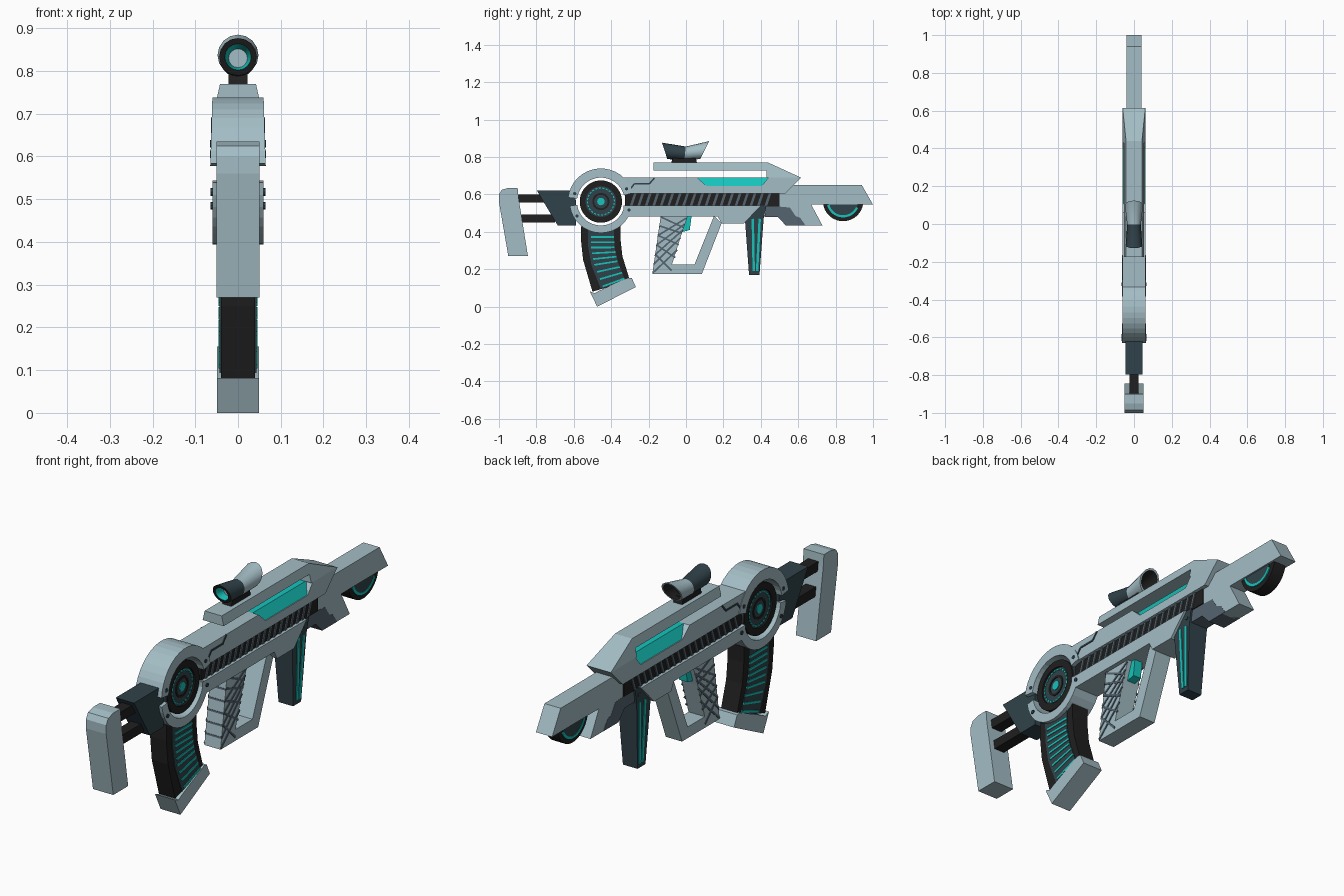
import bpy, bmesh, math
from mathutils import Vector

cube = bpy.data.objects.get("Cube")
if cube:
    bpy.data.objects.remove(cube)


def material(name, rgb):
    m = bpy.data.materials.new(name)
    m.use_nodes = True
    m.diffuse_color = (*rgb, 1)
    m.node_tree.nodes["Principled BSDF"].inputs["Base Color"].default_value = (*rgb, 1)
    return m


LIGHT = material("pale blue grey", (0.37, 0.51, 0.56))
SLATE = material("dark slate", (0.03, 0.055, 0.068))
MID = material("mid slate", (0.09, 0.13, 0.16))
BLACK = material("soft black", (0.014, 0.014, 0.014))
TEAL = material("teal glow", (0.008, 0.55, 0.5))


def finish(name, bm, mats, smooth=False):
    bmesh.ops.recalc_face_normals(bm, faces=bm.faces)
    me = bpy.data.meshes.new(name)
    bm.to_mesh(me)
    bm.free()
    for m in mats:
        me.materials.append(m)
    ob = bpy.data.objects.new(name, me)
    bpy.context.collection.objects.link(ob)
    if smooth:
        bpy.ops.object.select_all(action="DESELECT")
        ob.select_set(True)
        bpy.context.view_layer.objects.active = ob
        bpy.ops.object.shade_smooth_by_angle(angle=math.radians(35))
    return ob


def prism(bm, pts, xa, xb):
    """Side outline (y, z) extruded between two x functions of height."""
    a = [bm.verts.new((xa(z), y, z)) for y, z in pts]
    b = [bm.verts.new((xb(z), y, z)) for y, z in pts]
    bm.faces.new(a)
    bm.faces.new(b[::-1])
    for i in range(len(pts)):
        j = (i + 1) % len(pts)
        bm.faces.new((a[i], a[j], b[j], b[i]))


def slab(name, outlines, half, mat, top=None, smooth=False):
    """Symmetric solid; half width runs from half (bottom) to top."""
    if not isinstance(outlines[0], list):
        outlines = [outlines]
    bm = bmesh.new()
    for pts in outlines:
        lo, hi = min(p[1] for p in pts), max(p[1] for p in pts)
        w = lambda z: half + ((half if top is None else top) - half) * (z - lo) / (hi - lo)
        prism(bm, pts, lambda z: -w(z), w)
    return finish(name, bm, [mat], smooth)


def plates(name, outlines, x, mat, lift=0.003):
    """Thin plates lying on both flanks."""
    bm = bmesh.new()
    for pts in outlines:
        for s in (-1, 1):
            prism(bm, pts, lambda z: s * (x - 0.002), lambda z: s * (x + lift))
    return finish(name, bm, [mat])


def arc(c, r, a0, a1, n):
    angs = [math.radians(a0 + (a1 - a0) * i / n) for i in range(n + 1)]
    return [(c[0] + r * math.cos(a), c[1] + r * math.sin(a)) for a in angs]


def circle(c, r, n=32):
    return arc(c, r, 0, 360, n)[:-1]


def band(c, r0, r1, a0, a1, n=16):
    return arc(c, r1, a0, a1, n) + arc(c, r0, a1, a0, n)


def along(path, t):
    """Point at fraction t of a polyline."""
    f = min(max(t, 0), 0.9999) * (len(path) - 1)
    i = int(f)
    return Vector(path[i]).lerp(Vector(path[i + 1]), f - i)


def stripe(p, q, w):
    p, q = Vector(p), Vector(q)
    d = (q - p).normalized() * w / 2
    n = Vector((-d.y, d.x))
    return [tuple(v) for v in (p + n, q + n, q - n, p - n)]


# Stock, its rods and the rear bracket
slab("stock", [(-1, 0.6), (-0.985, 0.625), (-0.95, 0.635), (-0.9, 0.635), (-0.895, 0.58),
               (-0.845, 0.27), (-0.95, 0.27), (-1, 0.56)], 0.05, LIGHT)
slab("stock_rods", [[(-0.91, z), (-0.7, z), (-0.7, z + 0.042), (-0.91, z + 0.042)]
                    for z in (0.45, 0.557)], 0.025, BLACK)
slab("rear_bracket", [(-0.797, 0.62), (-0.59, 0.62), (-0.588, 0.433), (-0.685, 0.433)], 0.045, SLATE)

# Split ring housing and the drum in its middle
HUB = (-0.455, 0.562)
slab("upper_ring", band(HUB, 0.128, 0.177, 15, 173), 0.065, LIGHT, 0.06)
slab("lower_ring", band(HUB, 0.128, 0.168, 188, 351), 0.06, LIGHT)
slab("drum", circle(HUB, 0.112), 0.042, SLATE, smooth=True)
plates("drum_rim", [band(HUB, 0.082, 0.113, a, a + 90) for a in range(0, 360, 90)], 0.042, BLACK, 0.007)
plates("drum_dots", [band(HUB, 0.069, 0.075, a, a + 9, 2) for a in range(0, 360, 15)], 0.042, TEAL)
plates("drum_inner_ring", [band(HUB, 0.036, 0.046, a, a + 90, 8) for a in range(0, 360, 90)], 0.042, BLACK)
plates("drum_core", [circle(HUB, 0.02, 16)], 0.042, TEAL)

# Upper body, sight rail and recessed light windows
slab("upper_body", [(-0.34, 0.69), (0.06, 0.69), (0.11, 0.645), (0.405, 0.645), (0.44, 0.69),
                    (0.615, 0.69), (0.53, 0.605), (-0.32, 0.605)], 0.06, LIGHT)
slab("top_rail", [(-0.175, 0.77), (0.44, 0.77), (0.615, 0.69), (0.43, 0.69), (0.43, 0.727),
                  (-0.175, 0.727)], 0.06, LIGHT, 0.042)
slab("light_window", [(0.06, 0.69), (0.44, 0.69), (0.405, 0.645), (0.11, 0.645)], 0.056, TEAL, 0.03)
seam = [(-0.315, 0.607), (-0.275, 0.658), (-0.195, 0.658), (-0.168, 0.689)]
plates("panel_seam", [stripe(p, q, 0.008) for p, q in zip(seam, seam[1:])], 0.06, SLATE)

# Vent strip with slanted slats
slab("vent_core", [(-0.325, 0.535), (0.5, 0.535), (0.5, 0.61), (-0.325, 0.61)], 0.045, BLACK)
plates("vent_slats", [[(y, 0.54), (y + 0.014, 0.54), (y + 0.036, 0.605), (y + 0.022, 0.605)]
                      for y in [-0.3 + 0.04 * i for i in range(19)]], 0.045, MID, 0.005)

# Lower body with trigger frame and grip
slab("lower_body", [(-0.335, 0.54), (0.4, 0.54), (0.31, 0.445), (0.19, 0.445), (0.17, 0.482),
                    (-0.335, 0.482)], 0.06, LIGHT)
slab("trigger_guard", [(0.15, 0.485), (0.19, 0.445), (0.085, 0.175), (-0.085, 0.175),
                       (-0.075, 0.225), (0.045, 0.225)], 0.04, LIGHT)
slab("grip", [(-0.135, 0.485), (0.01, 0.485), (-0.025, 0.385), (-0.075, 0.225), (-0.08, 0.175),
              (-0.18, 0.175)], 0.04, LIGHT)
rear = [(-0.135, 0.48), (-0.178, 0.18)]
fore = [(0.005, 0.48), (-0.025, 0.385), (-0.08, 0.18)]
hatch = [stripe(along(rear, t), along(fore, t + d), 0.009)
         for d in (0.3, -0.3) for t in (0, 0.16, 0.33, 0.5, 0.67, 0.84, 1) if 0 <= t + d <= 1]
plates("grip_hatching", hatch, 0.04, MID)
bands = [stripe(along(rear, t), along(rear, t + 0.025), 0.006) for t in (0.16, 0.33, 0.5, 0.67, 0.84)]
slab("grip_back_grooves", bands, 0.041, MID)
slab("trigger", [(-0.005, 0.485), (0.03, 0.485), (0.02, 0.41), (-0.018, 0.4)], 0.02, TEAL)

# Curved magazine with glowing ribs
slab("magazine", [(-0.56, 0.43), (-0.562, 0.36), (-0.55, 0.25), (-0.5, 0.08), (-0.3, 0.14),
                  (-0.34, 0.27), (-0.35, 0.36), (-0.35, 0.43)], 0.04, BLACK)
left = [(-0.525, 0.41), (-0.523, 0.32), (-0.505, 0.22), (-0.455, 0.095)]
right = [(-0.385, 0.41), (-0.383, 0.32), (-0.365, 0.24), (-0.325, 0.14)]
plates("magazine_panel", [left + right[::-1]], 0.04, SLATE)
plates("magazine_ribs", [stripe(along(left, t) + Vector((0.015, 0)), along(right, t), 0.009)
                         for t in [0.14 + 0.103 * i for i in range(9)]], 0.043, TEAL)
slab("magazine_base", [(-0.515, 0.082), (-0.488, 0.072), (-0.465, 0.085), (-0.31, 0.155),
                       (-0.29, 0.153), (-0.268, 0.105), (-0.475, 0)], 0.049, LIGHT)

# Forward grip
slab("forward_grip", [(0.315, 0.47), (0.38, 0.54), (0.43, 0.54), (0.415, 0.47), (0.393, 0.17),
                      (0.337, 0.17)], 0.036, SLATE, 0.05)
bm = bmesh.new()
for y0, y1 in ((0.353, 0.362), (0.39, 0.38)):
    for s in (-1, 1):
        w = lambda z: 0.036 + 0.014 * (z - 0.17) / 0.37
        prism(bm, stripe((y0 + 0.004, 0.47), (y1, 0.19), 0.013),
              lambda z: s * (w(z) - 0.002), lambda z: s * (w(z) + 0.003))
finish("forward_grip_lights", bm, [TEAL])

# Barrel shroud, its lower block and the half wheel under the muzzle
slab("barrel", [(0.475, 0.605), (0.51, 0.65), (0.94, 0.65), (1, 0.545), (0.67, 0.545), (0.73, 0.433),
                (0.62, 0.433), (0.555, 0.53), (0.5, 0.535)], 0.04, LIGHT)
slab("barrel_block", [(0.475, 0.605), (0.5, 0.535), (0.555, 0.53), (0.585, 0.485), (0.61, 0.475),
                      (0.64, 0.433), (0.535, 0.433), (0.49, 0.48), (0.42, 0.48), (0.43, 0.56)], 0.041, MID)
WHEEL = (0.84, 0.565)
slab("muzzle_wheel", arc(WHEEL, 0.108, 180, 360, 20), 0.03, BLACK, smooth=True)
plates("wheel_face", [arc(WHEEL, 0.08, 180, 360, 16)], 0.03, SLATE)
plates("wheel_light", [band(WHEEL, 0.076, 0.088, 195, 335)], 0.032, TEAL)

# Screws
for x, spots in ((0.062, [(-0.595, 0.605), (-0.318, 0.63)]),
                 (0.06, [(-0.583, 0.485), (-0.305, 0.517)]), (0.047, [(0.4, 0.507)])):
    plates("screws", [circle(p, 0.009, 8) for p in spots], x, SLATE, 0.004)

# Scope: sheared rings (y, centre z, radius, slant) with one material per band
rings = [(-0.07, 0.83, 0.022, 0), (-0.114, 0.833, 0.031, -0.32), (-0.114, 0.833, 0.044, -0.32),
         (-0.005, 0.82, 0.036, 0.1), (0.1, 0.837, 0.048, 0.5), (0.1, 0.837, 0.04, 0.5),
         (0.03, 0.825, 0.03, 0)]
bm = bmesh.new()
N = 16
loops = []
for y, zc, r, k in rings:
    angs = [math.tau * i / N for i in range(N)]
    loops.append([bm.verts.new((r * math.cos(a), y + k * r * math.sin(a), zc + r * math.sin(a)))
                  for a in angs])
for lo, hi, mi in zip(loops, loops[1:], (3, 2, 1, 0, 0, 2)):
    for i in range(N):
        j = (i + 1) % N
        bm.faces.new((lo[i], lo[j], hi[j], hi[i])).material_index = mi
bm.faces.new(loops[0]).material_index = 0
bm.faces.new(loops[-1]).material_index = 2
finish("scope", bm, [LIGHT, SLATE, BLACK, TEAL], True)
slab("scope_mount", [(-0.08, 0.765), (0.06, 0.765), (0.05, 0.8), (-0.07, 0.8)], 0.022, BLACK)
